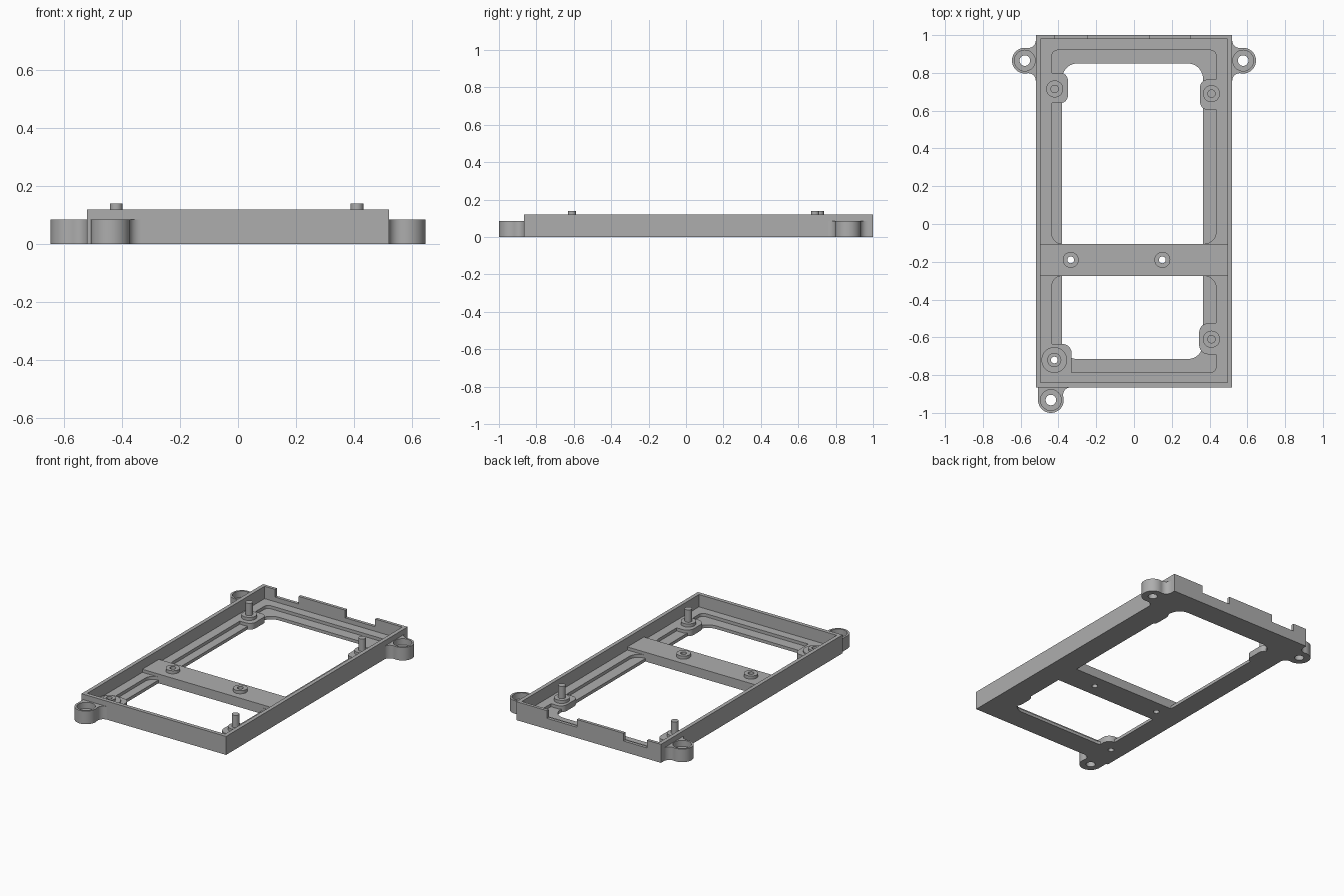
import bpy, bmesh, math
from mathutils import Vector

cube = bpy.data.objects.get("Cube")
if cube:
    bpy.data.objects.remove(cube, do_unlink=True)

grey = bpy.data.materials.new("mid_grey")
grey.use_nodes = True
tone = (0.42, 0.42, 0.42, 1)
grey.diffuse_color = tone
grey.node_tree.nodes["Principled BSDF"].inputs["Base Color"].default_value = tone

FLOOR, RECESS, BAR, RIM, LUG = 0.04, 0.02, 0.06, 0.12, 0.085
PARTS = []


def prism(name, pts, z0, z1):
    """Extrude a flat outline between two heights."""
    bm = bmesh.new()
    face = bm.faces.new([bm.verts.new((x, y, z0)) for x, y in pts])
    top = bmesh.ops.extrude_face_region(bm, geom=[face])["geom"]
    bmesh.ops.translate(bm, vec=(0, 0, z1 - z0),
                        verts=[g for g in top if isinstance(g, bmesh.types.BMVert)])
    bmesh.ops.recalc_face_normals(bm, faces=bm.faces)
    me = bpy.data.meshes.new(name)
    bm.to_mesh(me)
    bm.free()
    me.materials.append(grey)
    ob = bpy.data.objects.new(name, me)
    bpy.context.collection.objects.link(ob)
    PARTS.append(ob)
    return ob


def arc(cx, cy, r, a0, a1, n=10):
    return [(cx + r * math.cos(math.radians(a0 + (a1 - a0) * i / n)),
             cy + r * math.sin(math.radians(a0 + (a1 - a0) * i / n))) for i in range(n + 1)]


def rect(x0, x1, y0, y1, radii=(0, 0, 0, 0)):
    """Rectangle with corner radii: right-back, left-back, left-front, right-front."""
    pts = []
    corners = ((x1, y1, -1, -1), (x0, y1, 1, -1), (x0, y0, 1, 1), (x1, y0, -1, 1))
    for i, ((x, y, sx, sy), r) in enumerate(zip(corners, radii)):
        pts += arc(x + sx * r, y + sy * r, r, 90 * i, 90 * i + 90) if r else [(x, y)]
    return pts


def disc(name, x, y, r, z0, z1, n=48):
    return prism(name, arc(x, y, r, 0, 360, n)[:-1], z0, z1)


def cut(target, *tools):
    """Subtract the tools from the target, then remove them."""
    bpy.context.view_layer.objects.active = target
    for tool in tools:
        tool.hide_render = True
        mod = target.modifiers.new("cut", "BOOLEAN")
        mod.operation, mod.solver, mod.object = "DIFFERENCE", "EXACT", tool
        bpy.ops.object.modifier_apply(modifier=mod.name)
        PARTS.remove(tool)
        bpy.data.objects.remove(tool, do_unlink=True)


# Tray with wall
frame = prism("tray_frame", rect(-0.52, 0.52, -0.865, 1.0), 0, RIM)
cut(frame, prism("cavity", rect(-0.495, 0.495, -0.84, 0.98), FLOOR, 0.3))

# Rounded pads that stay solid inside the openings
PADS = (
    rect(-0.6, -0.35, 0.64, 0.80, (0.04, 0, 0, 0.04)),
    rect(0.35, 0.6, 0.605, 0.765, (0, 0.04, 0.04, 0)),
    rect(0.345, 0.6, -0.69, -0.525, (0, 0.05, 0.05, 0)),
    rect(-0.6, -0.33, -0.9, -0.635, (0.05, 0, 0, 0)),
)

# Windows through the floor and the shallow recess around them
OPENINGS = (
    ("back_window", rect(-0.38, 0.365, -0.105, 0.85, (0.08, 0.08, 0, 0)), -0.1),
    ("front_window", rect(-0.38, 0.365, -0.715, -0.275, (0, 0, 0.08, 0.08)), -0.1),
    ("back_recess", rect(-0.435, 0.435, -0.105, 0.92, (0.03, 0.03, 0.055, 0.065)), RECESS),
    ("front_recess", rect(-0.435, 0.435, -0.785, -0.275, (0.065, 0.055, 0.03, 0.03)), RECESS),
)
for name, outline, z0 in OPENINGS:
    tool = prism(name, outline, z0, 0.08)
    cut(tool, *[prism("pad", p, -0.2, 0.2) for p in PADS])
    cut(frame, tool)

# Notches in the back wall
for x0, x1 in ((-0.42, -0.25), (0.085, 0.30)):
    cut(frame, prism("notch", rect(x0, x1, 0.95, 1.1), 0.07, 0.3))

# Crossbar with two screw bosses
bar = prism("crossbar", rect(-0.5, 0.5, -0.275, -0.105), FLOOR - 0.005, BAR)
for i, x in enumerate((-0.335, 0.15)):
    boss = disc(f"crossbar_boss_{i + 1}", x, -0.19, 0.042, BAR - 0.005, BAR + 0.02)
    for ob in (frame, bar, boss):
        cut(ob, disc("drill", x, -0.19, 0.018, -0.1, 0.3, 32))

# Locating pins on round bosses
for name, x, y in (("back_right", -0.42, 0.715), ("back_left", 0.41, 0.69),
                   ("front_left", 0.41, -0.61)):
    disc(name + "_pin_boss", x, y, 0.045, FLOOR - 0.005, 0.06)
    disc(name + "_pin", x, y, 0.022, 0.055, 0.14, 32)

# Drilled corner boss
steps = [disc("corner_boss_base", -0.422, -0.72, 0.068, FLOOR - 0.005, 0.05),
         disc("corner_boss_top", -0.422, -0.72, 0.037, 0.045, 0.065)]
for ob in [frame] + steps:
    cut(ob, disc("drill", -0.422, -0.72, 0.018, -0.1, 0.3, 32))


def lug(name, x, y, d, angle, flares=(True, True)):
    """Round mounting ear, centre at distance d from the wall, blended by fillets."""
    r, f = 0.068, 0.04
    s = math.sqrt((r + f) ** 2 - (d - f) ** 2)
    a = math.degrees(math.atan2(d - f, s))
    fillet = arc(s, f - d, f, 270, 180 - a)
    right = [(s, -d - 0.01)] + fillet if flares[0] else [(r, -d - 0.01)]
    left = [(s, -d - 0.01)] + fillet if flares[1] else [(r, -d - 0.01)]
    start = -a if flares[0] else 0
    end = 180 + a if flares[1] else 180
    pts = right + arc(0, 0, r, start, end, 36)[1:-1] + [(-u, v) for u, v in reversed(left)]
    c, sn = math.cos(math.radians(angle)), math.sin(math.radians(angle))
    ear = prism(name, [(x + u * c - v * sn, y + u * sn + v * c) for u, v in pts], 0, LUG)
    cut(ear, disc("drill", x, y, 0.028, -0.1, 0.3, 32),
        disc("counterbore", x, y, 0.055, 0.045, 0.3))


# Mounting ears
lug("back_right_ear", -0.578, 0.865, 0.058, 90)
lug("back_left_ear", 0.578, 0.865, 0.058, -90)
lug("front_ear", -0.44, -0.932, 0.067, 180, (False, True))

# Smooth round walls, crisp edges
bpy.ops.object.select_all(action="DESELECT")
for ob in PARTS:
    ob.select_set(True)
bpy.context.view_layer.objects.active = frame
bpy.ops.object.shade_smooth_by_angle(angle=math.radians(30))
